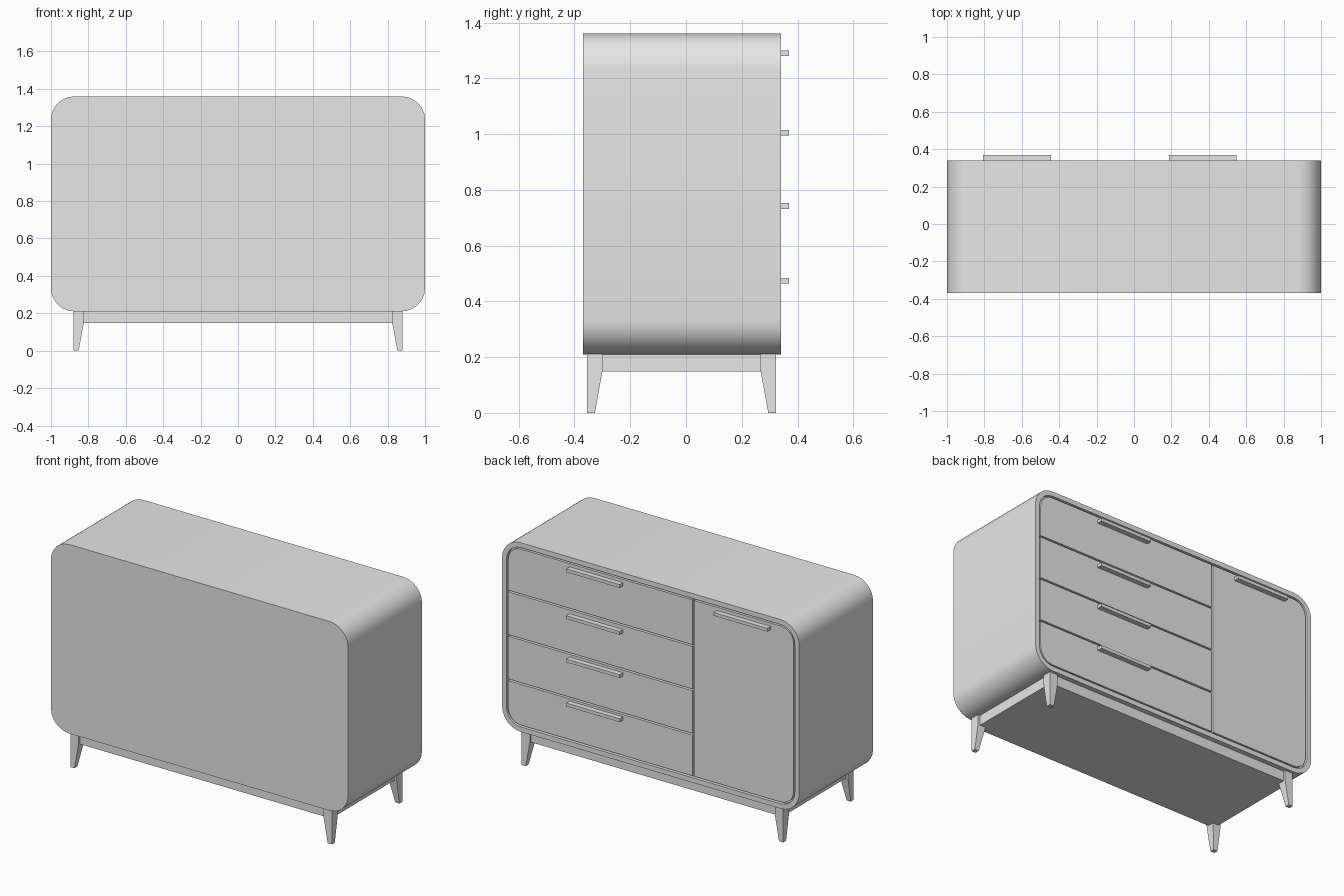
import bpy, bmesh, math
from mathutils import Vector

if "Cube" in bpy.data.objects:
    bpy.data.objects.remove(bpy.data.objects["Cube"])

grey = bpy.data.materials.new("light_grey")
grey.diffuse_color = (0.8, 0.8, 0.8, 1)
grey.use_nodes = True
grey.node_tree.nodes["Principled BSDF"].inputs["Base Color"].default_value = grey.diffuse_color

BACK, FACE = -0.37, 0.34         # cabinet depth
BOTTOM, TOP = 0.21, 1.36         # cabinet height
RADIUS, RIM, GAP = 0.125, 0.03, 0.01


def finish(bm, name):
    """Turn a bmesh into a named, angle-smoothed grey object."""
    bmesh.ops.recalc_face_normals(bm, faces=bm.faces)
    mesh = bpy.data.meshes.new(name)
    bm.to_mesh(mesh)
    bm.free()
    mesh.polygons.foreach_set("use_smooth", [True] * len(mesh.polygons))
    mesh.set_sharp_from_angle(angle=math.radians(30))
    mesh.materials.append(grey)
    obj = bpy.data.objects.new(name, mesh)
    bpy.context.collection.objects.link(obj)
    return obj


def rounded_outline(x0, x1, z0, z1, radii, steps=6):
    """Points of a rectangle; radii run top right, top left, bottom left, bottom right."""
    points = []
    corners = [(x1, z1), (x0, z1), (x0, z0), (x1, z0)]
    signs = [(-1, -1), (1, -1), (1, 1), (-1, 1)]
    for i, ((x, z), (sx, sz), r) in enumerate(zip(corners, signs, radii)):
        if r == 0:
            points.append((x, z))
            continue
        for k in range(steps + 1):
            a = math.pi / 2 * (i + k / steps)
            points.append((x + sx * r + r * math.cos(a), z + sz * r + r * math.sin(a)))
    return points


def prism(outline, y0, y1):
    """Extrude an x-z outline along y; returns the bmesh and its +y cap."""
    bm = bmesh.new()
    a = [bm.verts.new((x, y0, z)) for x, z in outline]
    b = [bm.verts.new((x, y1, z)) for x, z in outline]
    bm.faces.new(a)
    cap = bm.faces.new(b)
    n = len(outline)
    for i in range(n):
        j = (i + 1) % n
        bm.faces.new((a[i], a[j], b[j], b[i]))
    bmesh.ops.recalc_face_normals(bm, faces=bm.faces)
    return bm, cap


def box(name, x0, x1, y0, y1, z0, z1):
    bm, _ = prism([(x0, z0), (x1, z0), (x1, z1), (x0, z1)], y0, y1)
    return finish(bm, name)


# Rounded cabinet shell with a recessed face inside a thin rim
bm, cap = prism(rounded_outline(-1, 1, BOTTOM, TOP, [RADIUS] * 4), BACK, FACE)
bmesh.ops.inset_region(bm, faces=[cap], thickness=RIM, use_even_offset=True)
inner = bmesh.ops.extrude_discrete_faces(bm, faces=[cap])["faces"]
bmesh.ops.translate(bm, verts=inner[0].verts, vec=Vector((0, -0.02, 0)))
finish(bm, "cabinet_shell")

# Drawer fronts and door, separated by narrow gaps
edge = RIM + GAP
left, right = -1 + edge, 1 - edge
low, high = BOTTOM + edge, TOP - edge
r = RADIUS - edge
split = -0.285
cuts = [high + GAP / 2, 1.043, 0.773, 0.503, low - GAP / 2]
for i in range(4):
    radii = (r if i == 0 else 0, 0, 0, r if i == 3 else 0)
    outline = rounded_outline(split + GAP / 2, right, cuts[i + 1] + GAP / 2,
                              cuts[i] - GAP / 2, radii)
    finish(prism(outline, FACE - 0.022, FACE - 0.002)[0], f"drawer_front_{i + 1}")
outline = rounded_outline(left, split - GAP / 2, low, high, (0, r, r, 0))
finish(prism(outline, FACE - 0.022, FACE - 0.002)[0], "door")

# Bar handles
for i, z in enumerate((1.29, 1.005, 0.742, 0.474)):
    box(f"drawer_handle_{i + 1}", 0.187, 0.547, FACE - 0.004, 0.37, z - 0.01, z + 0.01)
box("door_handle", -0.807, -0.445, FACE - 0.004, 0.37, 1.28, 1.30)

# Plinth under the cabinet
box("plinth", -0.865, 0.865, -0.34, 0.31, 0.148, BOTTOM + 0.002)

# Legs: straight at the top, tapering on the two inner sides
MID_Y = -0.016
for sx in (-1, 1):
    for sy in (-1, 1):
        bm = bmesh.new()
        rings = []
        for z, w in ((0, 0.028), (0.148, 0.055), (BOTTOM + 0.002, 0.055)):
            rings.append([bm.verts.new((sx * (0.88 - u * w), MID_Y + sy * (0.339 - v * w), z))
                          for u, v in ((0, 0), (1, 0), (1, 1), (0, 1))])
        bm.faces.new(rings[0])
        bm.faces.new(rings[-1])
        for a, b in zip(rings, rings[1:]):
            for i in range(4):
                j = (i + 1) % 4
                bm.faces.new((a[i], a[j], b[j], b[i]))
        leg = finish(bm, f"{'back' if sy > 0 else 'front'}_{'right' if sx > 0 else 'left'}_leg")
        leg.data.polygons.foreach_set("use_smooth", [False] * len(leg.data.polygons))
